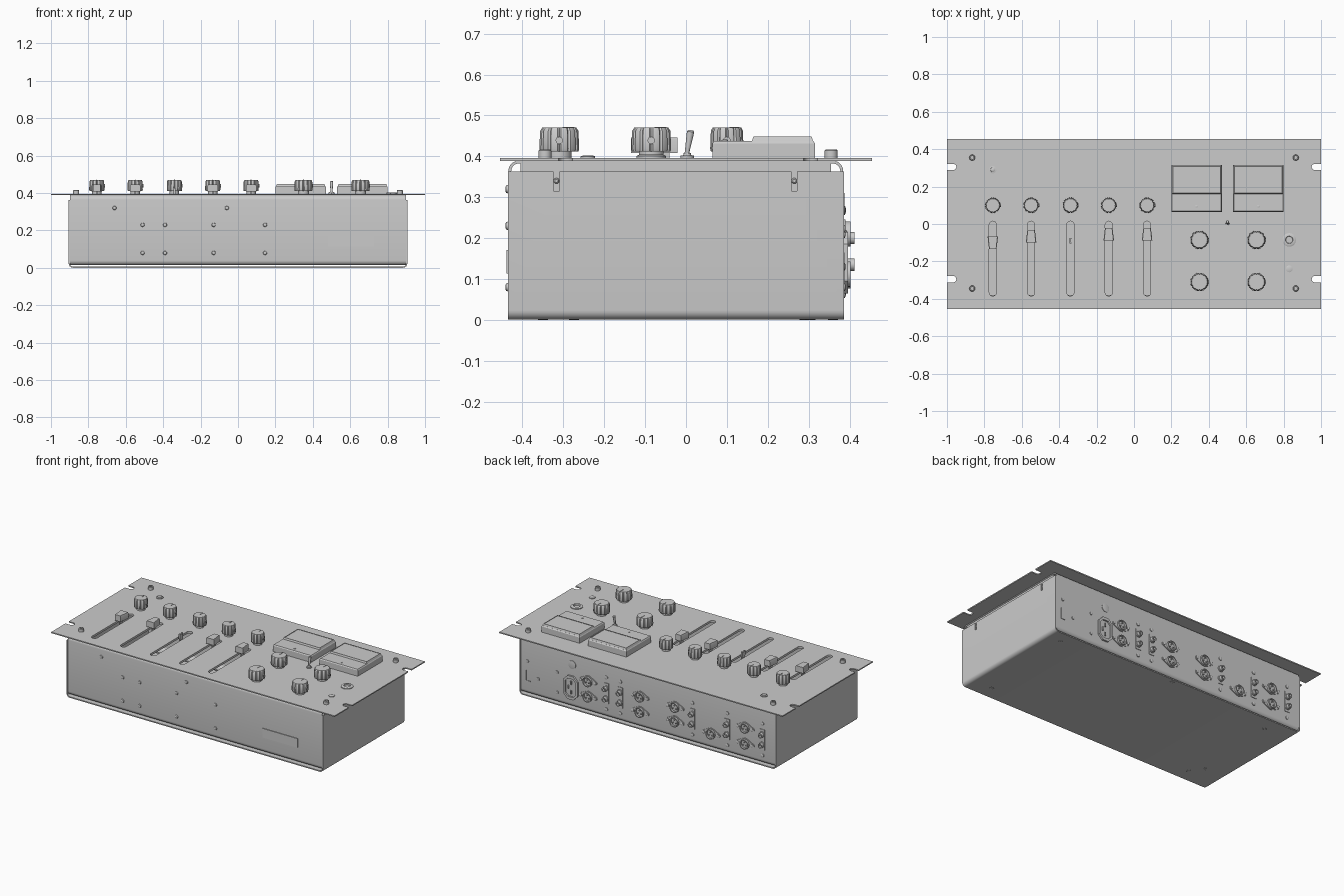
import bpy, bmesh, math
from mathutils import Matrix, Vector

if "Cube" in bpy.data.objects:
    bpy.data.objects.remove(bpy.data.objects["Cube"])

UP = Matrix.Identity(4)
BACK = Matrix.Rotation(-math.pi / 2, 4, 'X')    # local z -> +y
FRONT = Matrix.Rotation(math.pi / 2, 4, 'X')    # local z -> -y
RIGHT = Matrix.Rotation(math.pi / 2, 4, 'Y')    # local z -> +x
LEFT = Matrix.Rotation(-math.pi / 2, 4, 'Y')
DOWN = Matrix.Rotation(math.pi, 4, 'X')


def make(name, bm, loc=(0, 0, 0), rot=UP):
    bmesh.ops.recalc_face_normals(bm, faces=bm.faces)
    me = bpy.data.meshes.new(name)
    bm.to_mesh(me)
    bm.free()
    me.transform(rot)
    ob = bpy.data.objects.new(name, me)
    ob.location = loc
    bpy.context.collection.objects.link(ob)
    return ob


def loft(name, loops, loc=(0, 0, 0), rot=UP):
    """Skin successive point loops and cap both ends."""
    bm = bmesh.new()
    rows = [[bm.verts.new(p) for p in l] for l in loops]
    n = len(rows[0])
    for a, b in zip(rows, rows[1:]):
        for i in range(n):
            j = (i + 1) % n
            bm.faces.new((a[i], a[j], b[j], b[i]))
    bm.faces.new(rows[0])
    bm.faces.new(rows[-1])
    return make(name, bm, loc, rot)


def ring(r, z, n=32, flute=0):
    return [((r - flute * (i % 6 == 0)) * math.cos(2 * math.pi * i / n),
             (r - flute * (i % 6 == 0)) * math.sin(2 * math.pi * i / n), z) for i in range(n)]


def lathe(name, prof, loc, rot=UP, n=32):
    return loft(name, [ring(r, z, n) for r, z in prof], loc, rot)


def rect(w, h, z, c=0.0, cy=0.0):
    """Rectangle loop with cut corners."""
    a, b = w / 2, h / 2
    pts = [(a, -b + c), (a, b - c), (a - c, b), (-a + c, b), (-a, b - c), (-a, -b + c), (-a + c, -b), (a - c, -b)]
    if c == 0:
        pts = [(a, -b), (a, b), (-a, b), (-a, -b)]
    return [(x, y + cy, z) for x, y in pts]


def box(name, size, loc, rot=UP):
    x, y, z = size
    return loft(name, [rect(x, y, -z / 2), rect(x, y, z / 2)], loc, rot)


def slot(w, h, z, n=10):
    """Upright capsule loop."""
    r, d = w / 2, h / 2 - w / 2
    return [(r * math.cos(math.pi * i / n), r * math.sin(math.pi * i / n) + d, z) for i in range(n + 1)] + \
           [(-r * math.cos(math.pi * i / n), -r * math.sin(math.pi * i / n) - d, z) for i in range(n + 1)]


def fillet(pts, r, n=6):
    """Round inner corners of a 2D polyline."""
    out = [Vector(pts[0])]
    for a, b, c in zip(pts, pts[1:], pts[2:]):
        a, b, c = Vector(a), Vector(b), Vector(c)
        p, q = b + (a - b).normalized() * r, b + (c - b).normalized() * r
        o = p + q - b
        out += [o + (p - o) * math.cos(t) + (q - o) * math.sin(t)
                for t in (math.pi / 2 * i / n for i in range(n + 1))]
    return out + [Vector(pts[-1])]


def apply(ob, mod):
    bpy.context.view_layer.objects.active = ob
    bpy.ops.object.modifier_apply(modifier=mod.name)


def sheet(name, pts, t, place):
    """Bent sheet metal; place(p, side) gives a 3D point."""
    bm = bmesh.new()
    rows = [[bm.verts.new(place(p, s)) for s in (-1, 1)] for p in pts]
    for a, b in zip(rows, rows[1:]):
        bm.faces.new((a[0], a[1], b[1], b[0]))
    ob = make(name, bm)
    m = ob.modifiers.new("thick", 'SOLIDIFY')
    m.thickness, m.offset = t, 0
    apply(ob, m)
    return ob


def cut(ob, cutters):
    for c in cutters:
        m = ob.modifiers.new("cut", 'BOOLEAN')
        m.object, m.solver = c, 'EXACT'
        apply(ob, m)


# chassis (front, top, back) and cover (bottom, sides)
P = 0.396
chassis = sheet("chassis", fillet([(-.38, .018), (-.431, .018), (-.431, .386), (.381, .386), (.381, .018), (.33, .018)], .022),
                .007, lambda p, s: (s * .897, p.x, p.y))
cover = sheet("cover", fillet([(-.902, .363), (-.902, .004), (.902, .004), (.902, .363)], .02),
              .007, lambda p, s: (p.x, -.025 + s * .411, p.y))
panel = box("top_panel", (2, .91, .007), (0, 0, P - .0035))

# cut-outs
FX = (-.755, -.55, -.34, -.135, .07)
faders = [loft("cutter", [slot(.038, .4, -.05), slot(.038, .4, .05)], (x, -.185, .39)) for x in FX]
notches = [loft("cutter", [slot(.034, .1, -.05), slot(.034, .1, .05)], (s, y, .39), Matrix.Rotation(math.pi / 2, 4, 'Z'))
           for s in (-1, 1) for y in (.305, -.295)]
sides = [box("cutter", (.05, .014, .06), (s * .9, y, .345)) for s in (-1, 1) for y in (-.317, .265)]
cut(panel, faders + notches)
cut(chassis, faders)
cut(cover, sides)
for c in faders + notches + sides:
    bpy.data.objects.remove(c)

# side flanges and their screws
for s, r in ((-1, LEFT), (1, RIGHT)):
    box("side_flange", (.005, .76, .08), (s * .892, -.025, .345))
    for y in (-.317, .265):
        lathe("side_screw", [(.007, 0), (.007, .008), (.004, .011)], (s * .894, y, .34), r, 16)


# knobs
def knob(x, y, r):
    prof = [(.62 * r, 0, 0), (.62 * r, .016, 0), (.96 * r, .016, .004), (r, .022, .005),
            (.96 * r, .066, .005), (.86 * r, .074, .002), (.8 * r, .074, 0)]
    loft("knob", [ring(a, z, 72, f) for a, z, f in prof], (x, y, P))
    box("knob_pointer", (.004, .6 * r, .003), (x, y + .45 * r, P + .0745))
    lathe("knob_set_screw", [(.009, 0), (.009, .004), (.006, .004), (.006, .001)],
          (x + r * .97, y, P + .043), RIGHT, 16)


for x in FX:
    knob(x, .1, .041)
for x in (.35, .655):
    for y in (-.085, -.31):
        knob(x, y, .049)

# faders: one has a bare stem
for x, y, flip in zip(FX, (-.1, -.065, -.09, -.055, -.055), (-1, 1, 0, 1, 1)):
    box("fader_stem", (.008, .03, .06), (x, y, .39))
    if flip:
        def trap(z, k):
            return [(-.028 * k, -.034 * flip, z), (.028 * k, -.034 * flip, z), (.02 * k, .034 * flip, z), (-.02 * k, .034 * flip, z)]
        loft("fader_cap", [trap(0, 1), trap(.03, 1), trap(.038, .88)], (x, y, P + .012))
    else:
        for d in (-.012, .012):
            box("fader_fork", (.01, .006, .03), (x, y + d, P + .015))

# meters
for x in (.335, .665):
    loft("meter_body", [rect(.27, .25, 0), rect(.27, .25, .036), rect(.262, .242, .042)], (x, .19, P))
    loft("meter_window", [rect(.264, .15, .04, 0, .046), rect(.254, .142, .053, 0, .046),
                          rect(.246, .134, .053, 0, .046), rect(.246, .134, .051, 0, .046)], (x, .19, P))
    lathe("meter_adjuster", [(.008, 0), (.008, .002), (.005, .003)], (x, .095, P + .042), UP, 16)

# toggle switch
lathe("toggle_nut", [(.016, 0), (.016, .006), (.01, .006), (.009, .012)], (.5, .003, P), UP, 12)
lathe("toggle_lever", [(.005, 0), (.009, .06), (.006, .064)], (.5, .001, P + .005), Matrix.Rotation(-.17, 4, 'X'), 16)

# headphone jack, indicator lamps, panel screws
lathe("jack_ring", [(.036, 0), (.036, .005), (.03, .008), (.02, .008), (.018, .001)], (.83, -.085, P))
lathe("plug_cap", [(.018, 0), (.018, .004), (.012, .006)], (.83, -.24, P))
lathe("lamp", [(.02, 0), (.02, .005), (.013, .006), (.012, .009), (.006, .012)], (-.755, .29, P))
for x in (-.865, .865):
    for y in (.355, -.345):
        lathe("panel_screw", [(.016, 0), (.016, .018), (.013, .021), (.008, .021), (.008, .012)], (x, y, P), UP, 24)

# front rivets and plate
for x, z in [(-.66, .32), (-.06, .32)] + [(a, b) for a in (-.51, -.39, -.13, .145) for b in (.23, .08)]:
    lathe("front_rivet", [(.011, 0), (.009, .006), (.004, .008)], (x, -.434, z), FRONT, 16)
box("front_plate", (.247, .006, .058), (.604, -.436, .142))

# back: round flanged sockets
B = .384
for x, zs in ((.42, (.21, .112)), (.053, (.21, .112)), (-.194, (.21, .118)), (-.449, (.108,)), (-.689, (.21, .108))):
    for z in zs:
        bm = bmesh.new()
        for cx, r in ((-.05, .013), (0, .036), (.05, .013)):
            for h in (0, .006):
                for p in ring(r, h, 24):
                    bm.verts.new((p[0] + cx, p[1], h))
        hull = bmesh.ops.convex_hull(bm, input=bm.verts)
        bmesh.ops.delete(bm, geom=list({v for v in hull["geom_interior"] if isinstance(v, bmesh.types.BMVert)}), context='VERTS')
        bmesh.ops.dissolve_limit(bm, angle_limit=.01, verts=bm.verts, edges=bm.edges)
        make("socket_flange", bm, (x, B, z), BACK)
        lathe("socket_barrel", [(.031, 0), (.031, .014), (.025, .014), (.025, .002)], (x, B + .004, z), BACK)
        for a in (90, 210, 330):
            lathe("socket_pin", [(.004, 0), (.004, .01)], (x + .013 * math.cos(math.radians(a)), B + .004,
                                                         z + .013 * math.sin(math.radians(a))), BACK, 8)
        for s in (-.05, .05):
            lathe("socket_screw", [(.009, 0), (.009, .003), (.005, .005)], (x + s, B + .006, z), BACK, 12)

# back: small coaxial sockets in pairs
for x in (.293, .194, -.315, -.562, -.81):
    box("coax_plate", (.035, .004, .13), (x, B + .002, .168))
    for z in (.2, .135):
        lathe("coax_socket", [(.019, 0), (.019, .008), (.015, .009), (.015, .026), (.008, .026), (.008, .006)], (x, B + .002, z), BACK, 20)
    for z in (.268, .065):
        lathe("coax_screw", [(.011, 0), (.011, .005), (.005, .007)], (x, B, z), BACK, 16)

# back: power inlet, hole plug, spare screws
loft("power_inlet", [rect(.1, .15, 0, .03), rect(.1, .15, .012, .03), rect(.075, .115, .012, .02), rect(.075, .115, .002, .02)],
     (.54, B, .14), BACK)
for dx, dz in ((0, .03), (0, -.03), (.018, 0)):
    box("power_pin", (.008, .01, .022), (.54 + dx, B + .005, .14 + dz))
lathe("hole_plug", [(.026, 0), (.026, .003), (.022, .004)], (.534, B, .285), BACK)
for x, z in ((.85, .223), (.774, .13), (.64, .21), (.64, .08)):
    lathe("back_screw", [(.01, 0), (.009, .005), (.004, .006)], (x, B, z), BACK, 16)
box("bracket_upright", (.006, .005, .07), (.86, B + .001, .13))
box("bracket_foot", (.03, .005, .006), (.845, B + .001, .098))

# bottom screws
for x, y in ((.76, -.35), (-.7, -.35), (-.757, -.274), (-.72, .29), (.8, .305), (.02, .36)):
    lathe("bottom_screw", [(.014, 0), (.012, .002), (.006, .002), (.006, .001)], (x, y, .002), DOWN, 16)

bpy.ops.object.select_all(action='SELECT')
bpy.context.view_layer.objects.active = panel
bpy.ops.object.shade_smooth_by_angle(angle=math.radians(30))
